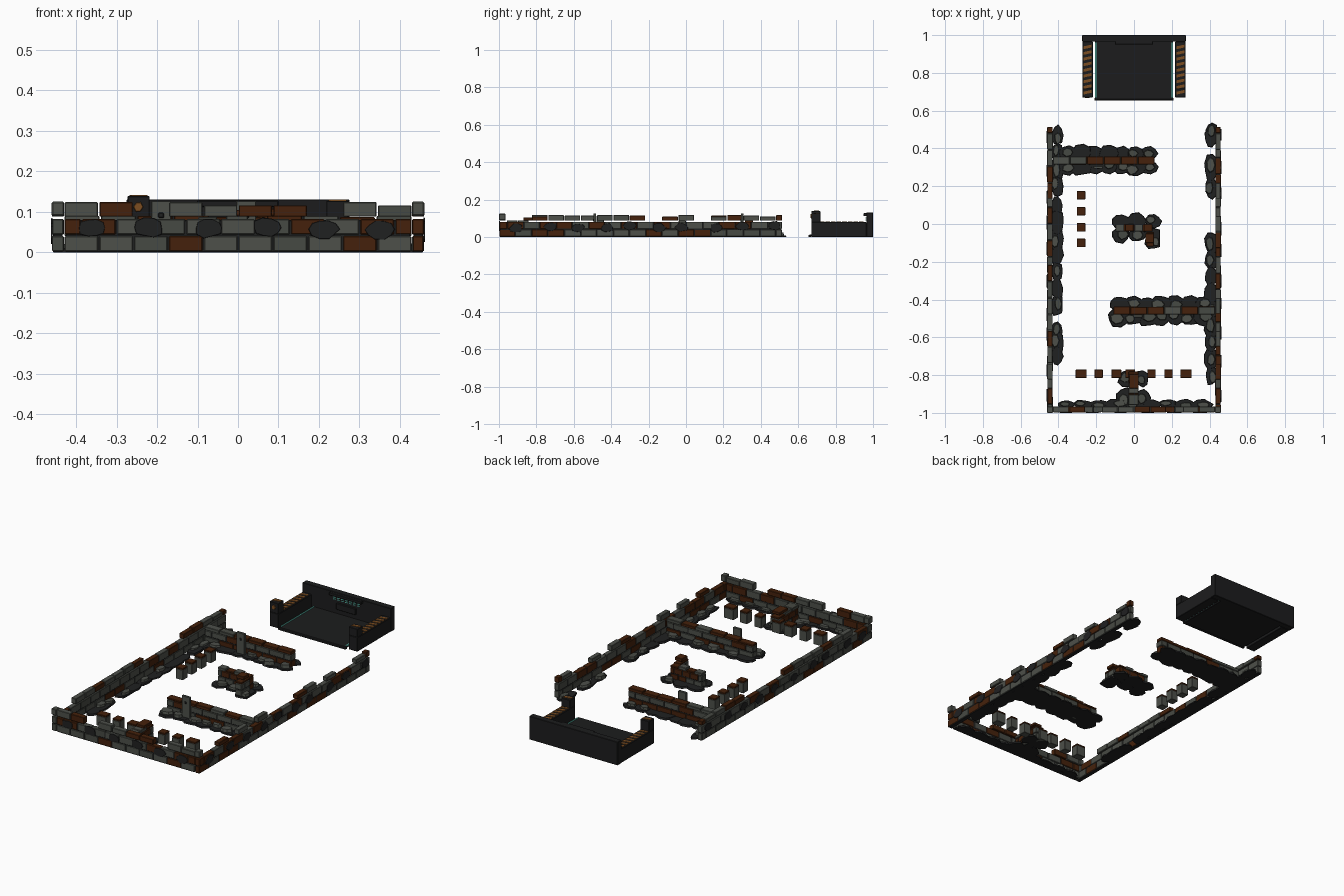
import bpy, bmesh, random
from math import cos, sin, tau
from mathutils import Vector

random.seed(7)
if "Cube" in bpy.data.objects:
    bpy.data.objects.remove(bpy.data.objects["Cube"])

PALETTE = {
    "stone": (0.074, 0.08, 0.068), "weathered_stone": (0.062, 0.067, 0.056),
    "rust": (0.06, 0.0155, 0.0035), "charcoal": (0.0145, 0.0148, 0.0152),
    "hull": (0.0118, 0.012, 0.0125), "teal_light": (0.12, 0.55, 0.45),
    "hazard_orange": (0.2, 0.075, 0.015),
}
MATS = {}
for mat_name, rgb in PALETTE.items():
    m = bpy.data.materials.new(mat_name)
    m.use_nodes = True
    m.diffuse_color = (*rgb, 1)
    m.node_tree.nodes["Principled BSDF"].inputs["Base Color"].default_value = (*rgb, 1)
    MATS[mat_name] = m
KEYS = list(PALETTE)
X, Y, Z = Vector((1, 0, 0)), Vector((0, 1, 0)), Vector((0, 0, 1))
LETTERS = {"r": "rust", "s": "stone", "w": "weathered_stone"}


class Part:
    """One mesh object gathered from boxes and faceted lumps."""
    def __init__(self, name):
        self.name, self.bm = name, bmesh.new()

    def box(self, x0, x1, y0, y1, z0, z1, mat, slant=0.0):
        made = bmesh.ops.create_cube(self.bm, size=1)["verts"]
        for v in made:
            v.co = Vector(((x0 + x1) / 2 + v.co.x * (x1 - x0),
                           (y0 + y1) / 2 + v.co.y * (y1 - y0) + v.co.x * slant,
                           (z0 + z1) / 2 + v.co.z * (z1 - z0)))
        for f in {f for v in made for f in v.link_faces}:
            f.material_index = KEYS.index(mat)

    def lump(self, origin, a, b, n, ra, rb, h, mat, sides=9, taper=0.85):
        # irregular frustum: a and b span its base, n is its height
        ring, top = [], []
        for i in range(sides):
            k, ang = random.uniform(0.82, 1.12), tau * i / sides
            off = a * (ra * k * cos(ang)) + b * (rb * k * sin(ang))
            ring.append(self.bm.verts.new(Vector(origin) + off))
            top.append(self.bm.verts.new(Vector(origin) + off * taper + n * h))
        faces = [self.bm.faces.new(ring[::-1]), self.bm.faces.new(top)]
        for i in range(sides):
            j = (i + 1) % sides
            faces.append(self.bm.faces.new((ring[i], ring[j], top[j], top[i])))
        for f in faces:
            f.material_index = KEYS.index(mat)

    def finish(self, bevel=0.0):
        bmesh.ops.recalc_face_normals(self.bm, faces=self.bm.faces[:])
        me = bpy.data.meshes.new(self.name)
        self.bm.to_mesh(me)
        self.bm.free()
        for key in KEYS:
            me.materials.append(MATS[key])
        ob = bpy.data.objects.new(self.name, me)
        bpy.context.collection.objects.link(ob)
        if bevel:
            mod = ob.modifiers.new("worn_edges", "BEVEL")
            mod.width, mod.segments = bevel, 1


def wall(name, along_x, u0, u1, v0, v1, courses, pitch=0.087, rows=("", "", "")):
    """Running-bond masonry around a dark core; rows may spell out the stones."""
    p = Part(name)

    def put(a, b, inset, z0, z1, mat):
        if along_x:
            p.box(a, b, v0 + inset, v1 - inset, z0, z1, mat)
        else:
            p.box(v0 + inset, v1 - inset, a, b, z0, z1, mat)

    put(u0 + 0.004, u1 - 0.004, 0.003, 0.0, courses[-2][1] - 0.002, "charcoal")
    for row, (z0, z1) in enumerate(courses):
        last = row == len(courses) - 1
        a, i = u0, 0
        step = pitch * (0.5 if row % 2 else 1)
        while a < u1 - 0.01:
            b = min(a + step, u1)
            if u1 - b < 0.02:
                b = u1
            if rows[row]:
                letter = rows[row][min(i, len(rows[row]) - 1)]
            else:
                letter = random.choice("rrrrsssswww" + "....." * last)
            if letter != ".":
                top = z1 - (random.choice((0, 0.003, 0.008)) if last else 0)
                put(a + 0.002, b - 0.002, random.uniform(0, 0.002), z0, top, LETTERS[letter])
            a, i, step = b, i + 1, pitch
    p.finish(0.002)


# Perimeter walls
TALL = [(0.003, 0.04), (0.044, 0.082), (0.088, 0.124)]
wall("front_wall", True, -0.43, 0.43, -0.998, -0.965, TALL, 0.086,
     ("sswrsswsrs", "rrswsswrsrr", "sr.ssrr.sw"))
for side, x in (("right", -0.445), ("left", 0.445)):
    wall(side + "_wall", False, -0.999, 0.515, x - 0.015, x + 0.015,
         TALL[:2] + [(0.088, 0.118)])
    corner = Part(side + "_corner_block")
    corner.box(x - 0.0155, x + 0.0155, -1, -0.965, 0.09, 0.125, "stone")
    corner.finish(0.003)

# Low inner walls, topped with rusty capping stones
LOW = [(0.003, 0.036), (0.04, 0.07), (0.072, 0.09)]
wall("rear_inner_wall", True, -0.43, 0.11, 0.315, 0.358, LOW, 0.09, ("", "", "swrrrr"))
wall("front_inner_wall", True, -0.11, 0.43, -0.48, -0.437, LOW, 0.09, ("", "", "rrrsrw"))
wall("centre_wall", True, -0.1, 0.1, -0.04, 0.0, LOW, 0.05, ("", "", "srsr"))
wall("centre_return", False, -0.12, -0.04, 0.065, 0.105, LOW, 0.06, ("", "", "r"))
wall("front_spur_wall", False, -0.96, -0.78, -0.03, 0.025, LOW, 0.06, ("", "", "wsr"))
caps = Part("pillar_caps")
caps.box(0.06, 0.105, -0.1, -0.05, 0.09, 0.108, "rust")
caps.box(-0.025, 0.025, -0.87, -0.795, 0.09, 0.105, "rust")
caps.finish(0.002)

# Flat rubble spread at the feet of the walls
rubble = Part("ground_rubble")


def heap(x, y, rx, ry):
    rubble.lump((x, y, 0), X, Y, Z, rx, ry, random.uniform(0.006, 0.012), "charcoal", 9, 0.93)
    if random.random() < 0.7:
        rubble.lump((x + random.uniform(-0.3, 0.3) * rx, y + random.uniform(-0.3, 0.3) * ry, 0.004),
                    X, Y, Z, rx * 0.6, ry * 0.6, random.uniform(0.012, 0.022),
                    random.choice(("stone", "weathered_stone")), 7, 0.85)


def heap_run(start, end, rx, ry, step=0.07):
    a, b = Vector(start), Vector(end)
    n = max(1, round((b - a).length / step))
    for i in range(n + 1):
        c = a.lerp(b, i / n)
        s = random.uniform(0.85, 1.12)
        heap(c.x, c.y, rx * s, ry * s)


for y0, y1 in ((0.47, 0.2), (0.1, -0.43), (-0.57, -0.7)):
    heap_run((-0.408, y0), (-0.408, y1), 0.035, 0.062, 0.085)
for y0, y1 in ((0.48, 0.46), (0.3, 0.19), (-0.1, -0.8)):
    heap_run((0.408, y0), (0.408, y1), 0.036, 0.062, 0.085)
heap_run((-0.36, -0.955), (0.36, -0.955), 0.058, 0.027, 0.085)
for dy in (-0.035, 0.035):
    heap_run((-0.35, 0.337 + dy), (0.08, 0.337 + dy), 0.055, 0.045, 0.075)
    heap_run((-0.08, -0.46 + dy), (0.37, -0.46 + dy), 0.058, 0.048, 0.08)
    heap_run((-0.07, -0.02 + dy), (0.1, -0.02 + dy), 0.05, 0.042, 0.075)
heap(0.1, -0.09, 0.045, 0.045)
for s in (-1, 1):
    heap_run((s * 0.045, -0.92), (s * 0.04, -0.82), 0.045, 0.05)
rubble.finish()

# Soot patches on the outer wall faces
soot = Part("soot_patches")
for x in (-0.36, -0.22, -0.072, 0.072, 0.213, 0.35):
    soot.lump((x, -0.995, 0.06 + random.uniform(-0.005, 0.008)), X, Z, -Y,
              0.037, 0.025, 0.005, "charcoal", 10, 0.95)
for s in (-1, 1):
    for i in range(10):
        soot.lump((s * 0.458, -0.9 + i * 0.15 + random.uniform(-0.03, 0.03),
                   random.uniform(0.045, 0.062)), Y, Z, X * s,
                  0.036, 0.024, 0.004, "charcoal", 10, 0.95)
soot.finish()

# Rows of rusty-topped supply blocks
blocks = Part("supply_blocks")
spots = [(x, -0.793, w) for x, w in ((-0.28, 0.029), (-0.187, 0.022), (-0.093, 0.026),
         (-0.02, 0.026), (0.093, 0.022), (0.183, 0.022), (0.275, 0.03))]
spots += [(-0.28, y, 0.022) for y in (0.152, 0.067, -0.018, -0.1)]
for x, y, w in spots:
    blocks.box(x - w, x + w, y - 0.022, y + 0.022, 0.0, 0.057, "stone")
    blocks.box(x - w, x + w, y - 0.022, y + 0.022, 0.057, 0.066, "rust")
blocks.finish(0.0015)

# Upright marker slabs
for name, x, y in (("rear_slab", -0.19, 0.3), ("front_slab", 0.02, -0.487)):
    slab = Part(name)
    slab.box(x - 0.025, x + 0.025, y - 0.007, y + 0.007, 0.0, 0.127, "stone")
    slab.box(x - 0.007, x + 0.007, y - 0.009, y, 0.085, 0.098, "charcoal")
    slab.finish(0.002)

# Landing bay: floor, back plate, ledge, console, arms and end posts
bay = Part("bay_shell")
bay.box(-0.206, 0.206, 0.66, 0.97, 0.003, 0.014, "hull")
bay.box(-0.275, 0.275, 0.965, 1.0, 0.0, 0.131, "hull")
bay.box(-0.1, 0.1, 0.95, 0.967, 0.112, 0.128, "hull")
bay.box(-0.06, 0.06, 0.955, 0.967, 0.04, 0.075, "hull")
bay.box(-0.21, 0.21, 0.655, 0.668, 0.0, 0.012, "charcoal")
for s, top in ((-1, 0.139), (1, 0.127)):
    xs = sorted((s * 0.218, s * 0.273))
    bay.box(*xs, 0.67, 0.965, 0.0, 0.08, "hull")
    bay.box(*xs, 0.67, 0.718, 0.08, top, "hull")
bay.finish(0.002)

# Bay lights and hazard markings
trim = Part("bay_lights_and_markings")
for s, top in ((-1, 0.139), (1, 0.127)):
    trim.box(*sorted((s * 0.199, s * 0.206)), 0.67, 0.962, 0.012, 0.017, "teal_light")
    for i in range(9):
        y = 0.69 + i * 0.03
        z = top if i == 0 else 0.08
        trim.box(*sorted((s * 0.224, s * 0.268)), y, y + 0.015, z - 0.003, z + 0.003,
                 "hazard_orange", 0.01)
for i in range(7):
    x = -0.075 + i * 0.025
    for z in (0.09, 0.1):
        trim.box(x - 0.007, x + 0.007, 0.961, 0.967, z, z + 0.004, "teal_light")
trim.lump((-0.246, 0.671, 0.112), X, Z, -Y, 0.013, 0.015, 0.005, "hazard_orange", 6)
trim.finish()
